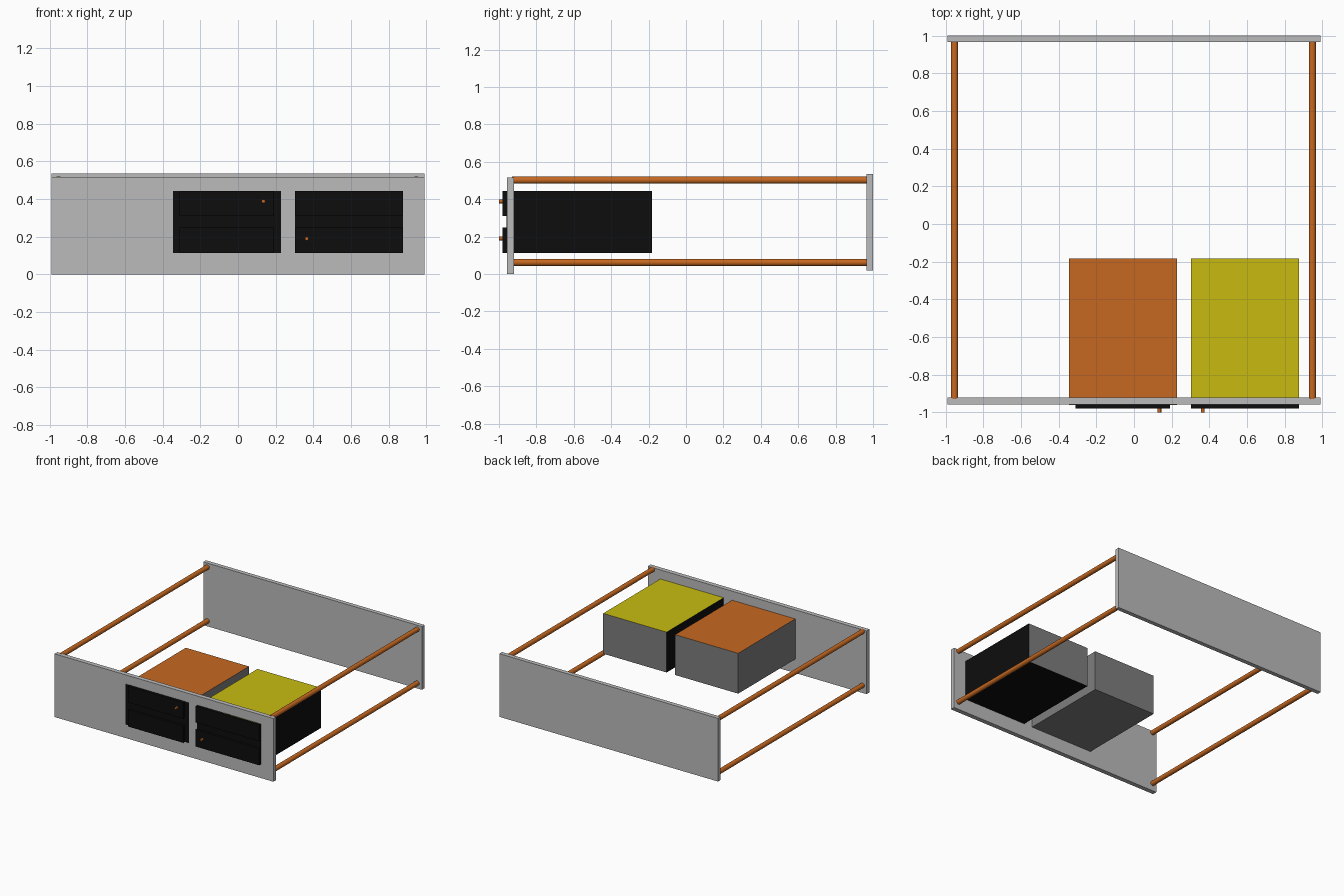
import bpy, bmesh, math
from mathutils import Vector

if "Cube" in bpy.data.objects:
    bpy.data.objects.remove(bpy.data.objects["Cube"])


def material(name, rgb):
    m = bpy.data.materials.new(name)
    m.diffuse_color = (*rgb, 1)
    m.use_nodes = True
    m.node_tree.nodes["Principled BSDF"].inputs["Base Color"].default_value = m.diffuse_color
    return m


GREY = material("light grey", (0.50, 0.50, 0.50))
DARK = material("dark grey", (0.21, 0.21, 0.21))
BLACK = material("black", (0.004, 0.004, 0.004))
ORANGE = material("orange brown", (0.57, 0.14, 0.015))
YELLOW = material("yellow", (0.58, 0.50, 0.005))


def finish(name, bm, mats):
    mesh = bpy.data.meshes.new(name)
    bm.to_mesh(mesh)
    bm.free()
    for m in mats:
        mesh.materials.append(m)
    ob = bpy.data.objects.new(name, mesh)
    bpy.context.collection.objects.link(ob)
    return ob


def box(name, lo, hi, mats, rule=None):
    """Box between two corners; rule maps a face normal to a material slot."""
    bm = bmesh.new()
    bmesh.ops.create_cube(bm, size=1)
    lo, hi = Vector(lo), Vector(hi)
    for v in bm.verts:
        v.co = (lo + hi) / 2 + v.co * (hi - lo)
    bm.normal_update()
    for f in bm.faces:
        f.material_index = rule(f.normal) if rule else 0
    return finish(name, bm, mats)


def rod(name, x, z, y0, y1, radius, sides):
    """Round bar running front to back."""
    bm = bmesh.new()
    bmesh.ops.create_cone(bm, cap_ends=True, segments=sides, radius1=radius,
                          radius2=radius, depth=y1 - y0)
    for v in bm.verts:
        a, b, c = v.co
        v.co = (x + a, (y0 + y1) / 2 + c, z - b)
    for f in bm.faces:
        f.smooth = len(f.verts) == 4
    for e in bm.edges:
        e.smooth = all(f.smooth for f in e.link_faces)
    return finish(name, bm, [ORANGE])


# Front and back boards
box("front_board", (-0.99, -0.957, 0), (0.99, -0.92, 0.517), [GREY])
box("back_board", (-0.99, 0.965, 0.018), (0.99, 1.0, 0.535), [GREY])

# Four rods joining the boards
for side, x in (("left", -0.953), ("right", 0.947)):
    for level, z in (("lower", 0.062), ("upper", 0.502)):
        rod(f"{side}_{level}_rod", x, z, -0.93, 0.975, 0.019, 24)


# Boxes behind the front board: coloured lid, black face, own side colours
def left_rule(n):
    return 0 if n.z > 0.5 else 1 if n.y < -0.5 else 2


def right_rule(n):
    return 0 if n.z > 0.5 else 2 if n.y > 0.5 else 1


box("left_box", (-0.345, -0.96, 0.113), (0.227, -0.182, 0.443),
    [ORANGE, BLACK, DARK], left_rule)
box("right_box", (0.303, -0.96, 0.113), (0.877, -0.182, 0.443),
    [YELLOW, BLACK, DARK], right_rule)

# Raised face plates and knobs
for side, x0, x1 in (("left", -0.31, 0.19), ("right", 0.303, 0.877)):
    for level, z0, z1 in (("lower", 0.113, 0.25), ("upper", 0.31, 0.443)):
        box(f"{side}_{level}_plate", (x0, -0.98, z0), (x1, -0.957, z1), [BLACK])
rod("left_knob", 0.135, 0.388, -1.0, -0.978, 0.01, 12)
rod("right_knob", 0.365, 0.19, -1.0, -0.978, 0.01, 12)
